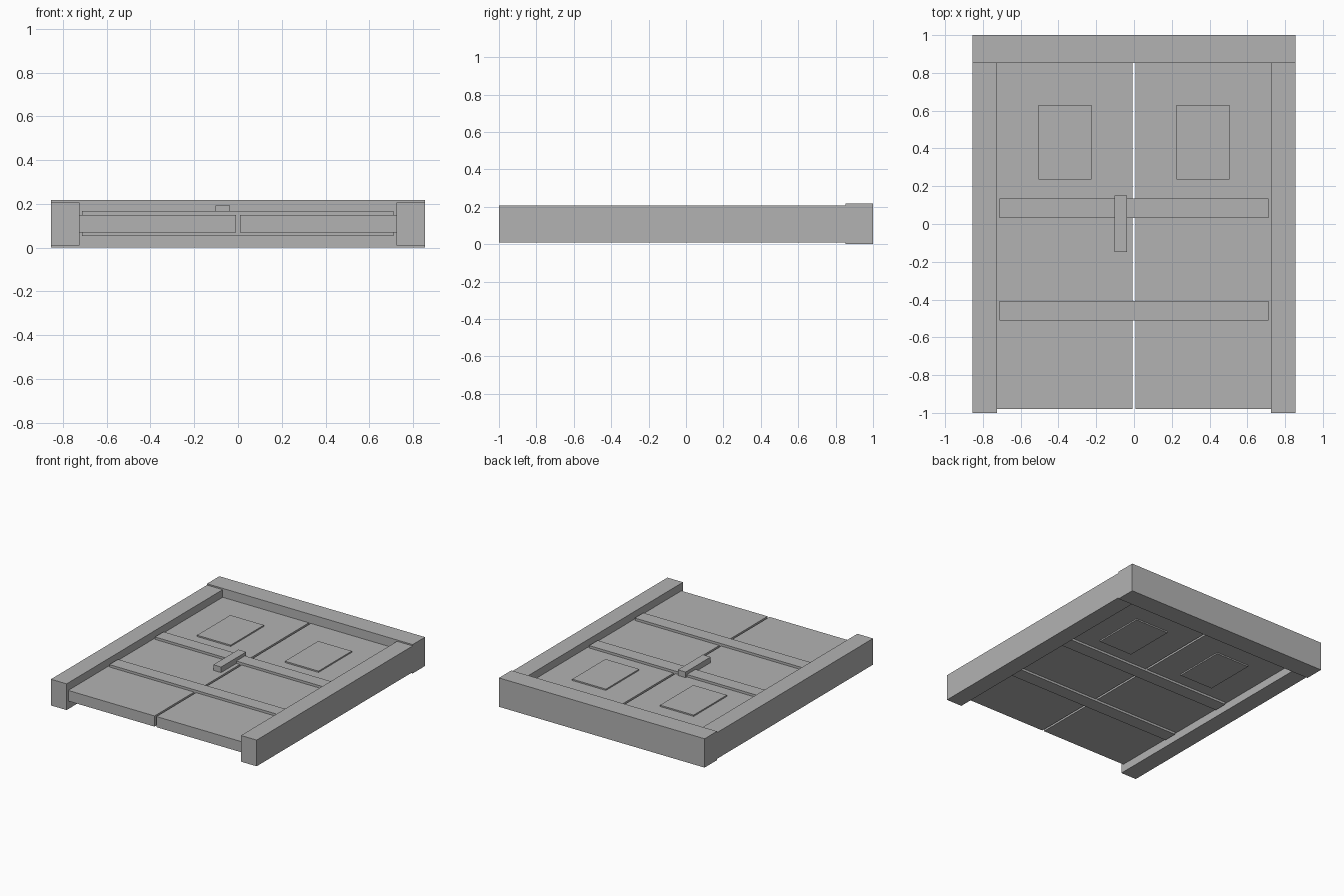
import bpy

cube = bpy.data.objects.get("Cube")
if cube:
    bpy.data.objects.remove(cube, do_unlink=True)

GREY = (0.45, 0.45, 0.45, 1)
grey = bpy.data.materials.new("plain grey")
grey.use_nodes = True
grey.diffuse_color = GREY
grey.node_tree.nodes["Principled BSDF"].inputs["Base Color"].default_value = GREY


def box(name, x, y, z):
    """Add a box spanning the given (low, high) ranges."""
    spans = (x, y, z)
    bpy.ops.mesh.primitive_cube_add(size=1, location=[(a + b) / 2 for a, b in spans])
    ob = bpy.context.object
    ob.name = name
    ob.scale = [b - a for a, b in spans]
    bpy.ops.object.transform_apply(location=False, rotation=False, scale=True)
    ob.data.materials.append(grey)
    return ob


def mirrored_pair(name, x, y, z):
    """Add one box on each side of the middle."""
    box("left_" + name, x, y, z)
    box("right_" + name, (-x[1], -x[0]), y, z)


# Frame
box("lintel", (-0.855, 0.855), (0.853, 1.0), (0, 0.217))
mirrored_pair("post", (0.725, 0.855), (-1.0, 0.853), (0.01, 0.207))

# Door leaves with a narrow gap between, and a raised panel on both faces
mirrored_pair("door_leaf", (0.008, 0.725), (-0.98, 0.853), (0.07, 0.15))
mirrored_pair("raised_panel", (0.225, 0.505), (0.235, 0.63), (0.06, 0.16))

# Cross bars on both faces
box("upper_cross_bar", (-0.713, 0.711), (0.033, 0.135), (0.053, 0.168))
box("lower_cross_bar", (-0.713, 0.711), (-0.51, -0.407), (0.053, 0.168))

# Handle
box("handle", (-0.102, -0.037), (-0.148, 0.15), (0.15, 0.192))
